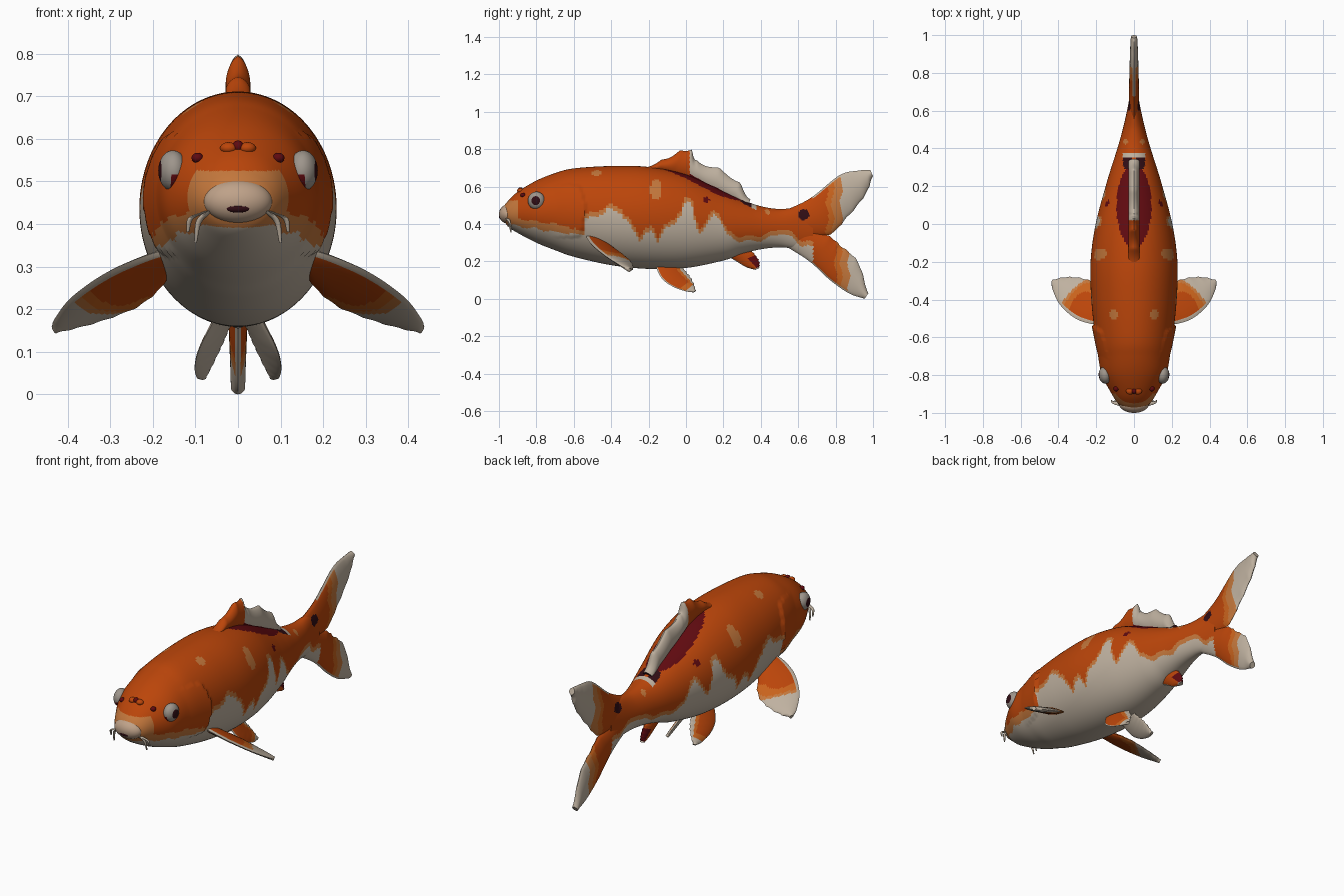
import bpy, bmesh, math
from mathutils import Vector, Matrix

if "Cube" in bpy.data.objects:
    bpy.data.objects.remove(bpy.data.objects["Cube"])

# Flat colours
NAMES = ["orange", "tan_orange", "cream_white", "lip_cream", "dark_red", "near_black", "eye_grey", "amber"]
COLS = [(0.50, 0.060, 0.003), (0.55, 0.185, 0.045), (0.52, 0.44, 0.35), (0.52, 0.36, 0.25),
        (0.115, 0.003, 0.005), (0.03, 0.004, 0.007), (0.34, 0.30, 0.26), (0.58, 0.125, 0.012)]
ORANGE, LIGHT, WHITE, PEACH, RED, BLACK, GREY, AMBER = range(8)
MATS = []
for n, c in zip(NAMES, COLS):
    m = bpy.data.materials.new(n)
    m.diffuse_color = (*c, 1)
    m.use_nodes = True
    m.node_tree.nodes["Principled BSDF"].inputs["Base Color"].default_value = m.diffuse_color
    MATS.append(m)


def spline(pts, n):
    """n samples of a Catmull-Rom curve through pts"""
    p = [Vector(q) for q in pts]
    p = [2 * p[0] - p[1]] + p + [2 * p[-1] - p[-2]]
    out = []
    for k in range(n):
        s = k / (n - 1) * (len(p) - 3)
        i = min(int(s), len(p) - 4)
        t = s - i
        a, b, c, d = p[i:i + 4]
        out.append(0.5 * (2 * b + (c - a) * t + (2 * a - 5 * b + 4 * c - d) * t ** 2
                          + (3 * b - a - 3 * c + d) * t ** 3))
    return out


def lerp(table, x):
    for (x0, z0), (x1, z1) in zip(table, table[1:]):
        if x <= x1:
            return z0 + (z1 - z0) * (x - x0) / (x1 - x0)
    return table[-1][1]


def finish(name, bm, rule, angle=50):
    """Colour the faces by rule and make a smooth object"""
    bmesh.ops.recalc_face_normals(bm, faces=bm.faces)
    for f in bm.faces:
        f.material_index = rule(f)
    me = bpy.data.meshes.new(name)
    bm.to_mesh(me)
    bm.free()
    for m in MATS:
        me.materials.append(m)
    ob = bpy.data.objects.new(name, me)
    bpy.context.collection.objects.link(ob)
    bpy.ops.object.select_all(action='DESELECT')
    ob.select_set(True)
    bpy.context.view_layer.objects.active = ob
    bpy.ops.object.shade_smooth_by_angle(angle=math.radians(angle))
    return ob


def loft(name, rings, rule):
    """Skin closed rings; rule(point, u, j) with u along, j around"""
    bm = bmesh.new()
    vs = [[bm.verts.new(p) for p in r] for r in rings]
    n, key = len(rings[0]), {}
    for i in range(len(vs) - 1):
        for j in range(n):
            k = (j + 1) % n
            f = bm.faces.new((vs[i][j], vs[i][k], vs[i + 1][k], vs[i + 1][j]))
            key[f] = (i / (len(vs) - 1), j)
    key[bm.faces.new(vs[0])] = (0, 0)
    key[bm.faces.new(vs[-1])] = (1, 0)
    return finish(name, bm, lambda f: rule(f.calc_center_median(), *key[f]))


# Body: stations of y, top, bottom, half width
BODY = [(-0.975, 0.495, 0.42, 0.05), (-0.95, 0.525, 0.385, 0.085), (-0.9, 0.572, 0.352, 0.118),
        (-0.8, 0.632, 0.30, 0.170), (-0.7, 0.672, 0.26, 0.19), (-0.6, 0.697, 0.225, 0.205),
        (-0.4, 0.71, 0.18, 0.226), (-0.2, 0.705, 0.16, 0.23), (0, 0.665, 0.165, 0.203),
        (0.2, 0.575, 0.205, 0.15), (0.3, 0.53, 0.24, 0.12), (0.4, 0.495, 0.265, 0.088),
        (0.5, 0.48, 0.275, 0.06), (0.6, 0.487, 0.27, 0.037), (0.68, 0.47, 0.29, 0.022)]
# Edge between the orange back and the white belly
EDGE = [(-1, .40), (-.9, .39), (-.75, .365), (-.6, .345), (-.55, .345), (-.54, .43), (-.47, .44),
        (-.42, .48), (-.35, .46), (-.29, .38), (-.25, .31), (-.22, .35), (-.18, .36), (-.155, .30),
        (-.12, .37), (-.06, .40), (-.03, .45), (-.01, .52), (.03, .51), (.05, .40), (.075, .35),
        (.12, .41), (.15, .45), (.18, .43), (.22, .34), (.27, .31), (.4, .31), (.5, .35), (.57, .33), (.62, .28)]


def body_colour(p, u=0, j=0):
    x, y, z = abs(p.x), p.y, p.z
    edge = lerp(EDGE, y) + 0.006 * math.sin(y * 60)
    if z < edge:
        return WHITE
    if math.hypot(y - 0.63, z - 0.45) < 0.03:
        return BLACK
    margin = 0.04 if y < -0.62 else 0.025
    if y < -0.9 and z < 0.525 or z < edge + margin:
        return LIGHT
    if z > 0.42 and 0.29 < y < 0.352 and 0.008 < x < 0.058 - 0.5 * max(0, 0.31 - y):
        return BLACK
    if z > 0.42 and 0.352 <= y < 0.378 and x < 0.06:
        return WHITE
    if z > 0.42 and math.hypot(x - 0.045, y - 0.435) < 0.014:
        return LIGHT
    if z > 0.5 and (x / 0.092) ** 2 + ((y - 0.095) / 0.22) ** 2 < 1:
        return RED
    if math.hypot(y - 0.11, z - 0.53) < 0.016:
        return RED
    if math.hypot(y + 0.48, x - 0.105) < 0.025 and z > 0.5:
        return LIGHT
    if math.hypot((y + 0.16) / 0.03, (z - 0.585) / 0.055) < 1:
        return LIGHT
    return ORANGE


rings = []
for y, top, bot, w in spline(BODY, 230):
    c, h = (top + bot) / 2, (top - bot) / 2
    ring = []
    for j in range(128):
        a = 2 * math.pi * j / 128
        x, z = w * math.cos(a), c + h * math.sin(a)
        # raised gill cover with a sharp rear rim
        rim = -0.54 - 1.6 * (z - 0.47) ** 2
        if 0.33 < z < 0.61 and rim - 0.15 < y < rim:
            x *= 1 + 0.055 * (y - rim + 0.15) / 0.15
        ring.append((x, y, z))
    rings.append(ring)
loft("body", rings, body_colour)


# Fins: a lens-shaped skin between two edge curves
def fin(name, lead, trail, place, thick, rule, nu=60, nv=24, ripple=0.006, taper=0.45):
    rings = []
    for i, (a, b) in enumerate(zip(spline(lead, nu), spline(trail, nu))):
        u = i / (nu - 1)
        b = b - (b - a).normalized() * ripple * abs(math.sin(u * 22))
        t = thick * (1 - taper * u)
        loop = [(k / nv, 1) for k in range(nv + 1)] + [(k / nv, -1) for k in range(nv - 1, 0, -1)]
        rings.append([place(*(a + (b - a) * v),
                            s * t * (math.sin(math.pi * v) ** 0.6 if 0 < v < 1 else 0))
                      for v, s in loop])

    def colour(p, u, j):
        # v runs 0-1 across the outer face, then back across the inner face
        v = (j + 0.5) / nv
        return rule(p, u, v) if v < 1 else rule(p, u, 2 - v, False)
    return loft(name, rings, colour)


def upright(y, z, t):
    return (t, y, z)


def tail_rule(first, second, third):
    def rule(p, u, v, outer=True):
        if p.y < 0.68:
            return body_colour(p)
        y = p.y + 0.008 * math.sin(p.z * 40)
        if y > third or v < 0.04:
            return WHITE
        return LIGHT if y > second else AMBER if y > first else ORANGE
    return rule


# Forked tail
fin("tail_upper_lobe", [(0.50, 0.46), (0.66, 0.535), (0.82, 0.66), (0.92, 0.685), (0.985, 0.69)],
    [(0.50, 0.33), (0.75, 0.335), (0.86, 0.43), (0.96, 0.555), (1.0, 0.655)],
    upright, 0.03, tail_rule(0.755, 0.785, 0.83))
fin("tail_lower_lobe", [(0.52, 0.29), (0.66, 0.20), (0.77, 0.10), (0.87, 0.03), (0.955, 0.0)],
    [(0.52, 0.42), (0.75, 0.345), (0.83, 0.285), (0.92, 0.20), (0.975, 0.03)],
    upright, 0.03, tail_rule(0.80, 0.83, 0.87))


# Dorsal fin: orange spike, then a scalloped white sail on a red base
def dorsal_rule(p, u, v, outer=True):
    if p.y < 0.02:
        return ORANGE
    if p.y > 0.3 and v < 0.5:
        return BLACK
    return RED if v < 0.27 else WHITE


fin("dorsal_fin", [(-.26, .68), (-.14, .68), (-.06, .66), (0, .64), (.07, .61), (.16, .56), (.25, .52), (.32, .48)],
    [(-.25, .70), (-.13, .745), (-.03, .795), (.03, .798), (.06, .74), (.18, .70), (.29, .62), (.345, .53)],
    upright, 0.029, dorsal_rule, nu=90, ripple=0.014, taper=0)


# Anal fin
def anal_rule(p, u, v, outer=True):
    if u > 0.9 or v < 0.06:
        return WHITE
    return RED if u > 0.35 and v > 0.55 else ORANGE


fin("anal_fin", [(.2, .24), (.27, .2), (.32, .17), (.37, .155)],
    [(.34, .27), (.37, .24), (.395, .2), (.395, .165)], upright, 0.022, anal_rule, nu=30)


# Paired fins: colour rings spread from the shoulder of each fin
def pectoral_rule(p, u, v, outer=True):
    r = math.hypot(abs(p.x) - 0.2, p.y + 0.5) + 0.008 * math.sin(u * 25)
    if r > 0.205 or v < 0.08:
        return WHITE
    return LIGHT if r > 0.188 else AMBER if r > 0.15 else ORANGE


def pelvic_rule(p, u, v, outer=True):
    if not outer or u > 0.74 or v > 0.82 or v < 0.06:
        return WHITE
    return AMBER if u > 0.6 or v > 0.7 else ORANGE


def ball(name, loc, size, rule, yaw=0.0):
    bm = bmesh.new()
    bmesh.ops.create_uvsphere(bm, u_segments=32, v_segments=24, radius=1,
                              matrix=Matrix.Rotation(math.pi / 2, 4, 'Y'))
    ob = finish(name, bm, lambda f: rule(f.calc_center_median()), 80)
    ob.data.transform(Matrix.Translation(loc) @ Matrix.Rotation(yaw, 4, 'Z')
                      @ Matrix.Diagonal((*size, 1)))
    return ob


def eye_rule(p):
    r = math.hypot(p.y, p.z)
    if r < 0.5:
        return BLACK
    return GREY if r < 0.95 else RED if p.z < -0.2 else GREY


for side, tag in ((1, "left"), (-1, "right")):
    fin("pectoral_fin_" + tag,
        [(.15, -.53), (.22, -.53), (.31, -.50), (.39, -.43), (.43, -.35), (.437, -.31)],
        [(.15, -.45), (.18, -.36), (.23, -.30), (.30, -.28), (.37, -.28), (.425, -.293)],
        lambda x, y, t: (side * (x + 0.25 * t), y + 0.4 * t,
                         0.33 - 0.5 * (y + 0.53) - 0.27 * (x - 0.2) + t),
        0.018, pectoral_rule)
    fin("pelvic_fin_" + tag,
        [(-.17, .19), (-.13, .11), (-.07, .065), (0, .04), (.04, .035)],
        [(-.03, .19), (0, .15), (.025, .12), (.045, .08), (.055, .045)],
        lambda y, z, t: (side * (0.04 + (0.17 - z) * 0.67 - (y + 0.1) * 0.3 + t),
                         y + 0.3 * t, z + 0.5 * t),
        0.013, pelvic_rule, nu=40)
    # Eye and nostril flaps
    ball("eye_" + tag, (side * 0.153, -0.80, 0.525), (0.034, 0.046, 0.048), eye_rule, -side * 0.12)
    ball("nostril_" + tag, (side * 0.095, -0.872, 0.555), (0.014, 0.014, 0.012), lambda p: RED)
    ball("nostril_flap_" + tag, (side * 0.022, -0.885, 0.578), (0.02, 0.018, 0.014), lambda p: ORANGE)
    # Barbels: a long and a short one at each mouth corner
    for size, out, part in ((1, 0, "long"), (0.65, 0.018, "short")):
        path = spline([(0.068, -0.955, 0.43), (0.092 + out, -0.945, 0.43 - 0.025 * size),
                       (0.10 + out, -0.935, 0.43 - 0.075 * size)], 12)
        loft("barbel_%s_%s" % (part, tag),
             [[(side * (p.x + r * math.cos(a)), p.y + r * math.sin(a), p.z)
               for a in (k * math.pi / 5 for k in range(10))]
              for p, r in ((p, 0.011 - 0.0007 * i) for i, p in enumerate(path))],
             lambda p, u, j: WHITE)

# Snout, mouth and brow bump
ball("lips", (0, -0.95, 0.453), (0.08, 0.05, 0.052), lambda p: PEACH)
ball("mouth", (0, -0.989, 0.437), (0.03, 0.011, 0.011), lambda p: BLACK)
ball("brow_bump", (0, -0.885, 0.582), (0.014, 0.014, 0.014), lambda p: RED)
